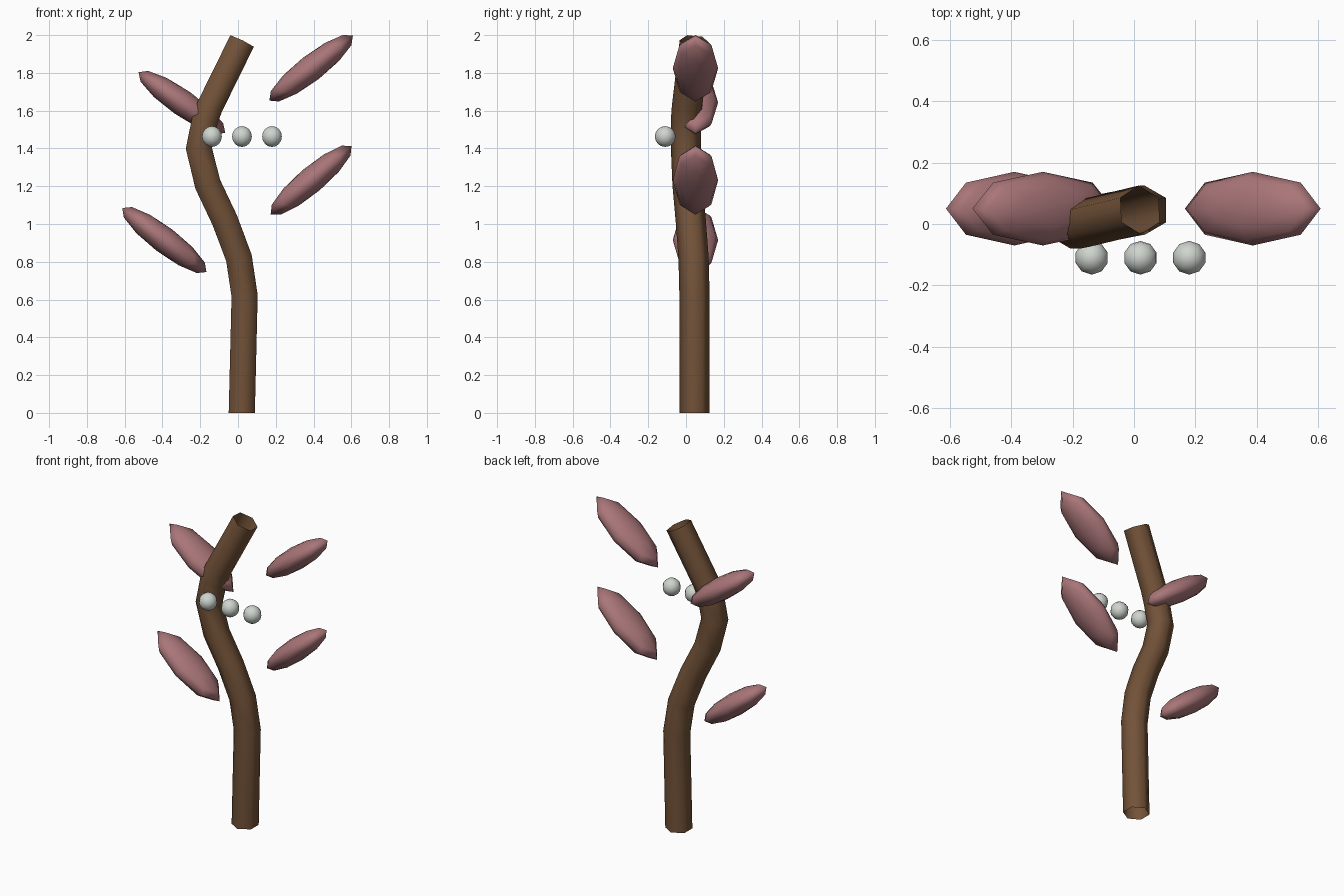
import bpy, bmesh, math
from mathutils import Vector, Matrix

if "Cube" in bpy.data.objects:
    bpy.data.objects.remove(bpy.data.objects["Cube"])


def material(name, color):
    m = bpy.data.materials.new(name)
    m.diffuse_color = (*color, 1)
    m.use_nodes = True
    m.node_tree.nodes["Principled BSDF"].inputs["Base Color"].default_value = m.diffuse_color
    return m


def finish(name, bm, mat):
    bmesh.ops.recalc_face_normals(bm, faces=bm.faces)
    for f in bm.faces:
        f.smooth = True
    me = bpy.data.meshes.new(name)
    bm.to_mesh(me)
    bm.free()
    me.materials.append(mat)
    ob = bpy.data.objects.new(name, me)
    bpy.context.collection.objects.link(ob)
    return ob


def ellipsoid(name, center, radii, tilt, segs, rings, mat):
    bm = bmesh.new()
    bmesh.ops.create_uvsphere(bm, u_segments=segs, v_segments=rings, radius=1)
    bm.transform(Matrix.Translation(center) @ Matrix.Rotation(-tilt, 4, 'Y')
                 @ Matrix.Diagonal((*radii, 1)))
    return finish(name, bm, mat)


bark = material("bark", (0.17, 0.085, 0.04))
leaf_red = material("dusky_red", (0.40, 0.18, 0.19))
pale = material("pale_berry", (0.62, 0.66, 0.62))

# Bent stem: open six-sided tube
path = [Vector(p) for p in (
    (0.02, 0.045, 0), (0.035, 0.045, 0.62), (0.005, 0.04, 0.82),
    (-0.07, 0.025, 1.02), (-0.16, 0.008, 1.21), (-0.207, 0.0, 1.40),
    (-0.175, 0.0, 1.55), (-0.15, 0.005, 1.62), (0.02, 0.046, 1.965))]
bm = bmesh.new()
loops = []
for i, p in enumerate(path):
    before = (p - path[i - 1]).normalized() if i else Vector((0, 0, 1))
    after = (path[i + 1] - p).normalized() if i < len(path) - 1 else before
    t = (before + after).normalized() if i else Vector((0, 0, 1))
    u = Vector((0, 1, 0)).cross(t).normalized()
    v = t.cross(u)
    loops.append([bm.verts.new(p + 0.08 * (math.sin(k * math.pi / 3) * u
                                           + math.cos(k * math.pi / 3) * v))
                  for k in range(6)])
for a, b in zip(loops, loops[1:]):
    for k in range(6):
        j = (k + 1) % 6
        bm.faces.new((a[k], a[j], b[j], b[k]))
finish("stem", bm, bark)

# Tilted leaves, alternating sides
for n, (x, z, tilt) in enumerate(((-0.39, 0.915, -0.65), (0.387, 1.232, 0.70),
                                  (-0.297, 1.643, -0.61), (0.387, 1.825, 0.66))):
    ellipsoid(f"leaf_{n + 1}", (x, 0.05, z), (0.28, 0.12, 0.07), tilt, 8, 6, leaf_red)

# Row of berries in front
for n in range(3):
    ellipsoid(f"berry_{n + 1}", (-0.138 + 0.159 * n, -0.11, 1.463),
              (0.055, 0.055, 0.055), 0, 10, 8, pale)
